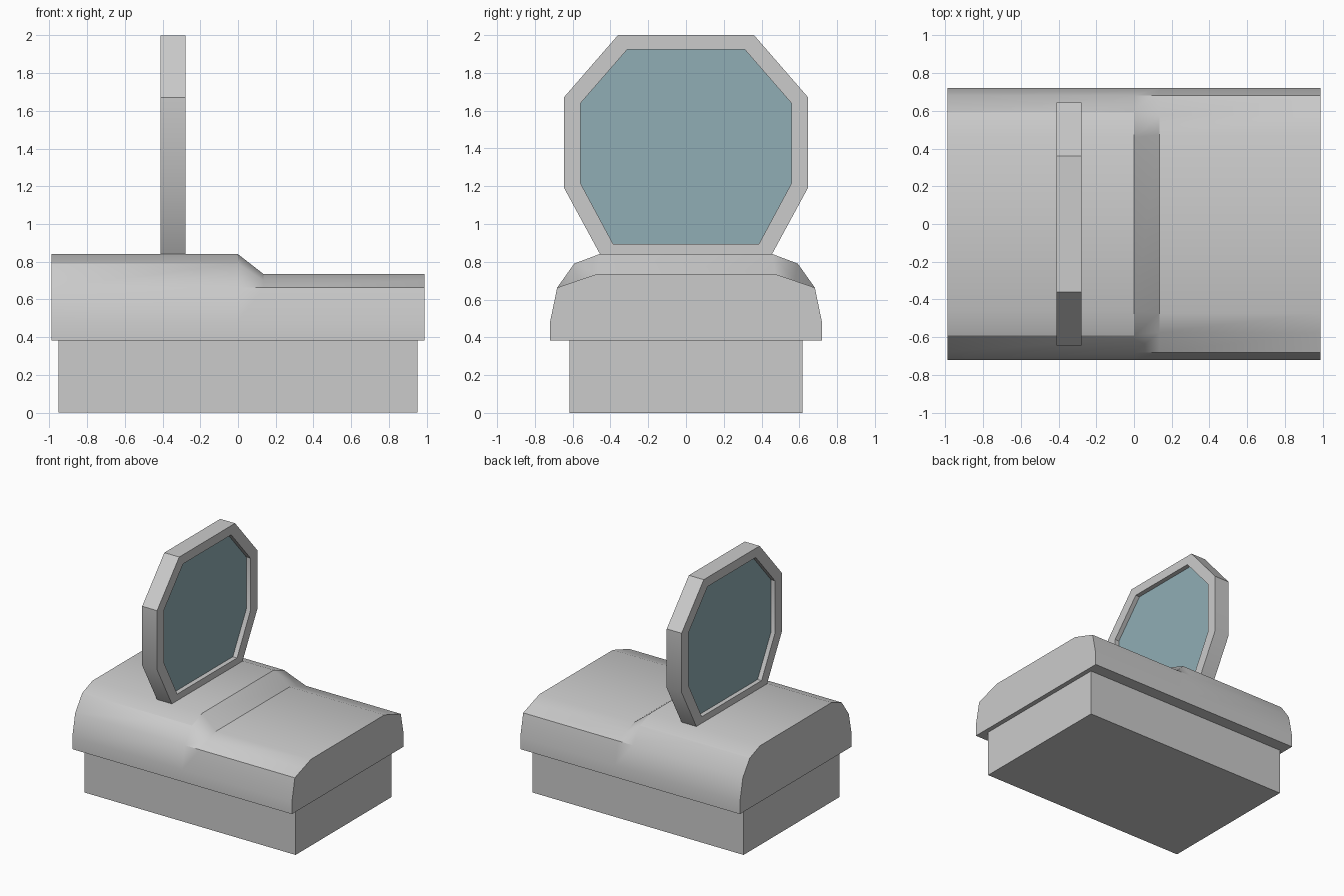
import bpy, math

if "Cube" in bpy.data.objects:
    bpy.data.objects.remove(bpy.data.objects["Cube"])


def add_object(name, verts, faces, mat):
    mesh = bpy.data.meshes.new(name)
    mesh.from_pydata(verts, [], faces)
    mesh.update()
    obj = bpy.data.objects.new(name, mesh)
    bpy.context.collection.objects.link(obj)
    mesh.materials.append(mat)
    # orient faces outward and smooth the shallow edges
    bpy.ops.object.select_all(action='DESELECT')
    bpy.context.view_layer.objects.active = obj
    obj.select_set(True)
    bpy.ops.object.mode_set(mode='EDIT')
    bpy.ops.mesh.select_all(action='SELECT')
    bpy.ops.mesh.normals_make_consistent(inside=False)
    bpy.ops.object.mode_set(mode='OBJECT')
    bpy.ops.object.shade_smooth_by_angle(angle=math.radians(33))
    return obj


def material(name, color):
    mat = bpy.data.materials.new(name)
    mat.diffuse_color = (*color, 1)
    mat.use_nodes = True
    mat.node_tree.nodes["Principled BSDF"].inputs["Base Color"].default_value = mat.diffuse_color
    return mat


def mirrored(half):
    """Closed y-z outline from its +y half, listed bottom to top."""
    return half + [(-y, z) for y, z in reversed(half)]


def bridge(a, b, n):
    """Quads joining ring a to ring b of n points."""
    return [(a * n + i, a * n + (i + 1) % n, b * n + (i + 1) % n, b * n + i)
            for i in range(n)]


def loft(name, sections, mat):
    """Solid through (x, outline) sections, capped at both ends."""
    n = len(sections[0][1])
    verts = [(x, y, z) for x, ring in sections for y, z in ring]
    faces = [f for k in range(len(sections) - 1) for f in bridge(k + 1, k, n)]
    last = (len(sections) - 1) * n
    faces.append(tuple(reversed(range(n))))
    faces.append(tuple(range(last, last + n)))
    return add_object(name, verts, faces, mat)


grey = material("mid_grey", (0.51, 0.51, 0.51))
glass = material("tinted_glass", (0.28, 0.42, 0.46))

# Base block
block = mirrored([(0.618, 0.0), (0.618, 0.382)])
loft("base_block", [(-0.952, block), (0.952, block)], grey)

# Body shell: tall rear section stepping down to a lower front section
side = [(0.72, 0.382), (0.72, 0.48), (0.682, 0.663)]
tall = mirrored(side + [(0.592, 0.79), (0.46, 0.84)])
low = mirrored(side + [(0.575, 0.70), (0.472, 0.735)])
loft("body_shell", [(-0.99, tall), (0.0, tall), (0.135, low), (0.99, low)], grey)

# Window frame: octagonal ring
outer = mirrored([(0.455, 0.84), (0.645, 1.19), (0.645, 1.672), (0.36, 2.0)])
inner = mirrored([(0.385, 0.893), (0.558, 1.215), (0.558, 1.64), (0.31, 1.925)])
x0, x1 = -0.412, -0.278
rings = [(x0, outer), (x1, outer), (x1, inner), (x0, inner)]
verts = [(x, y, z) for x, ring in rings for y, z in ring]
faces = [f for k in range(4) for f in bridge((k + 1) % 4, k, 8)]
add_object("window_frame", verts, faces, grey)

# Glass pane, recessed on both sides
loft("window_pane", [(-0.376, inner), (-0.316, inner)], glass)
